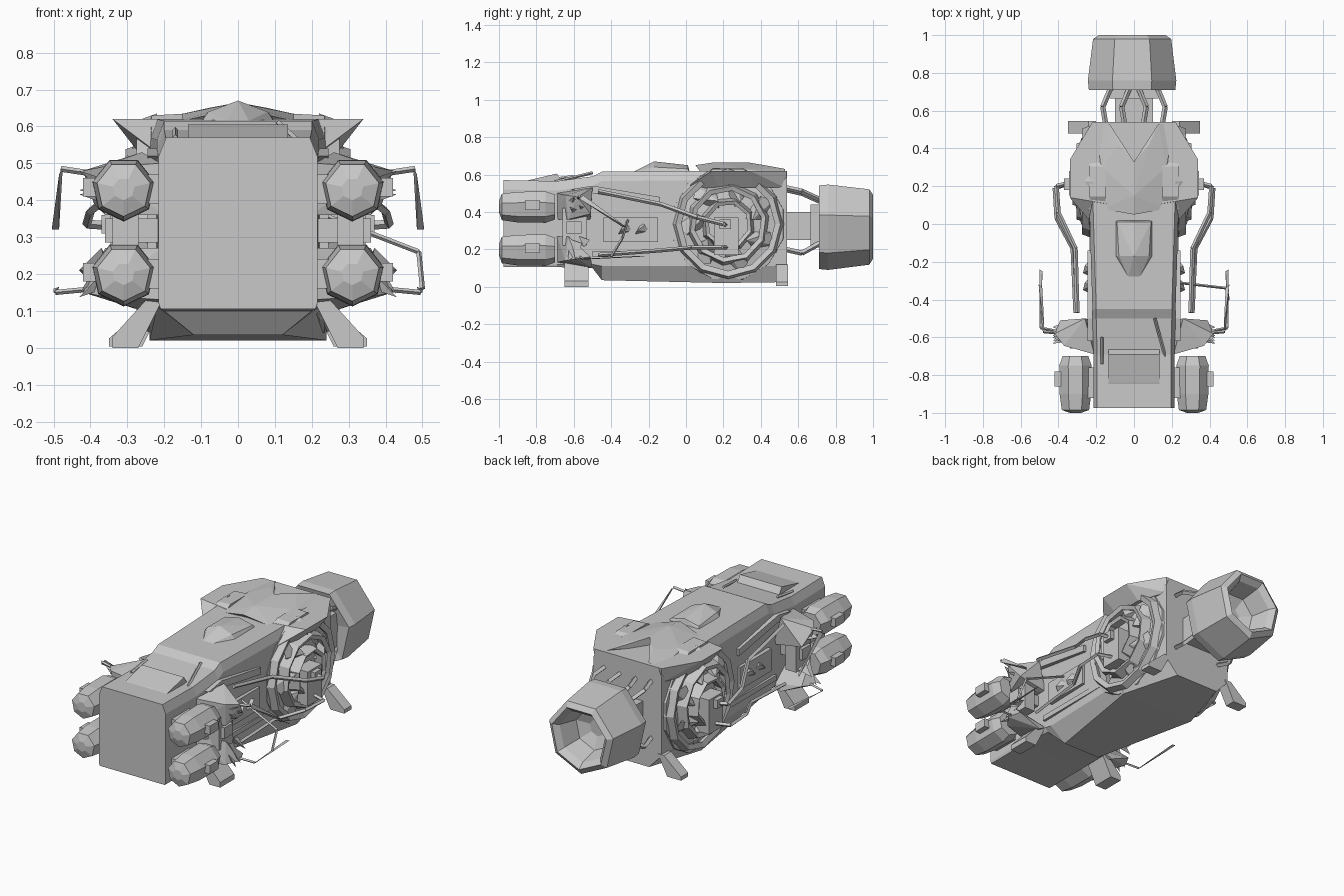
import bpy, bmesh, math, random
from mathutils import Vector, Matrix

random.seed(4)
cube = bpy.data.objects.get("Cube")
if cube:
    bpy.data.objects.remove(cube, do_unlink=True)

gray = bpy.data.materials.new("hull_gray")
gray.use_nodes = True
gray.diffuse_color = (0.58, 0.58, 0.58, 1)
gray.node_tree.nodes["Principled BSDF"].inputs["Base Color"].default_value = (0.58, 0.58, 0.58, 1)


def finish(name, bm, mirror=False):
    bmesh.ops.recalc_face_normals(bm, faces=bm.faces)
    mesh = bpy.data.meshes.new(name)
    bm.to_mesh(mesh)
    bm.free()
    mesh.materials.append(gray)
    obj = bpy.data.objects.new(name, mesh)
    bpy.context.collection.objects.link(obj)
    if mirror:
        obj.modifiers.new("Mirror", 'MIRROR').use_mirror_merge = False


def hull(name, points, mirror=False):
    bm = bmesh.new()
    for p in points:
        bm.verts.new(p)
    out = bmesh.ops.convex_hull(bm, input=bm.verts)
    loose = [v for v in out["geom_interior"] if isinstance(v, bmesh.types.BMVert)]
    bmesh.ops.delete(bm, geom=loose, context='VERTS')
    finish(name, bm, mirror)


def box(name, x, y, z, mirror=False):
    hull(name, [(a, b, c) for a in x for b in y for c in z], mirror)


def both(points):
    return [(s * x, y, z) for s in (-1, 1) for x, y, z in points]


def loft(bm, rings, closed=False):
    rows = [[bm.verts.new(p) for p in r] for r in rings]
    n = len(rows[0])
    pairs = list(zip(rows, rows[1:])) + ([(rows[-1], rows[0])] if closed else [])
    for a, b in pairs:
        for i in range(n):
            j = (i + 1) % n
            bm.faces.new((a[i], a[j], b[j], b[i]))
    if not closed:
        bm.faces.new(rows[0])
        bm.faces.new(rows[-1])


def lathe(name, profile, sides, centre, axis, mirror=False, closed=False, turn=0.5):
    """Profile is (radius, position along axis)."""
    rings = []
    for r, t in profile:
        ring = []
        for i in range(sides):
            a = (i + turn) * math.tau / sides
            u, v = r * math.cos(a), r * math.sin(a)
            ring.append(Vector((t, u, v) if axis == 'X' else (u, t, v)) + Vector(centre))
        rings.append(ring)
    bm = bmesh.new()
    loft(bm, rings, closed)
    finish(name, bm, mirror)


def rod(name, path, radius, mirror=False):
    """Chain of square bars through the path."""
    bm = bmesh.new()
    for a, b in zip(path, path[1:]):
        a, b = Vector(a), Vector(b)
        d = b - a
        rot = d.to_track_quat('Z', 'Y').to_matrix().to_4x4()
        bmesh.ops.create_cone(bm, cap_ends=True, segments=4, radius1=radius, radius2=radius,
                              depth=d.length, matrix=Matrix.Translation((a + b) / 2) @ rot)
    finish(name, bm, mirror)


# Main hull: y, half width, bottom half width, bottom, lower edge, top
sections = [(-0.975, 0.215, 0.21, 0.105, 0.12, 0.57), (-0.69, 0.215, 0.21, 0.105, 0.12, 0.565),
            (-0.5, 0.22, 0.2, 0.10, 0.12, 0.59), (-0.45, 0.22, 0.12, 0.035, 0.11, 0.615),
            (0.2, 0.24, 0.24, 0.02, 0.11, 0.62), (0.54, 0.22, 0.14, 0.025, 0.11, 0.62)]
rings = []
for y, w, wb, zb, zc, zt in sections:
    half = [(wb, zb), (w, zc), (w, zt - 0.05), (w - 0.02, zt)]
    rings.append([(x, y, z) for x, z in half] + [(-x, y, z) for x, z in reversed(half)])
bm = bmesh.new()
loft(bm, rings)
finish("main_hull", bm)

# Nose plate, roof hatch and roof ridge
hull("nose_plate", both([(0.135, -0.87, 0.56), (0.135, -0.84, 0.57), (0.135, -0.69, 0.605), (0.135, -0.66, 0.56)]))
hull("roof_hatch", both([(0.1, -0.17, 0.61), (0.08, -0.17, 0.64), (0.09, 0.01, 0.63), (0.1, 0.02, 0.61),
                         (0.03, -0.28, 0.615), (0.0, -0.17, 0.67), (0.0, 0.01, 0.65)]))
for side in (-1, 1):
    hull(f"roof_ridge_{'right' if side < 0 else 'left'}",
         [(side * x, y, z) for x, y, z in ((0, 0.05, 0.65), (0, 0.15, 0.665), (0, 0.33, 0.665), (0, 0.1, 0.61),
                                           (0.17, 0.08, 0.61), (0.08, 0.42, 0.65), (0.17, 0.3, 0.63),
                                           (0.21, 0.53, 0.6), (0.13, 0.53, 0.63), (0, 0.33, 0.61))])

# Flared shoulders over the side drums
hull("shoulder_cowl", [(0.04, 0.09, 0.62), (0.34, 0.14, 0.62), (0.34, 0.34, 0.62), (0.22, 0.54, 0.62),
                       (0.04, 0.54, 0.62), (0.27, 0.17, 0.53), (0.27, 0.36, 0.53), (0.22, 0.0, 0.53),
                       (0.21, 0.53, 0.53)], True)
rod("roof_rail", [(0.165, -0.7, 0.56), (0.11, -0.5, 0.61)], 0.008)
rod("roof_probe", [(-0.17, -0.74, 0.57), (-0.17, -0.6, 0.59)], 0.008)

# Side drums: dished wheel with nested rings and blades
drum = Vector((0, 0.225, 0.335))
lathe("drum_base", [(0.31, 0.15), (0.305, 0.235), (0.22, 0.25), (0.12, 0.265)], 12, drum, 'X', True)
for k, (ro, ri, x0, x1) in enumerate([(0.30, 0.25, 0.22, 0.275), (0.225, 0.18, 0.24, 0.305),
                                      (0.15, 0.11, 0.25, 0.325)]):
    lathe(f"drum_ring_{k + 1}", [(ro, x0), (ro - 0.02, x1), (ri, x1 - 0.01), (ri + 0.01, x0)],
          12 - 2 * k, drum, 'X', True, True, 0.3 * k)
box("drum_hub", (0.25, 0.345), (0.15, 0.28), (0.17, 0.37), True)
box("hub_cap", (0.34, 0.37), (0.18, 0.24), (0.31, 0.36), True)
for k in range(7):
    turn = Matrix.Rotation(k * math.tau / 7 + 0.4, 3, 'X')
    hull(f"drum_vane_{k + 1}", [drum + turn @ Vector(p) for p in
                                ((0.24, 0.08, 0), (0.25, 0.27, 0.02), (0.28, 0.22, 0.07),
                                 (0.31, 0.13, -0.03), (0.25, 0.18, -0.05))], True)

# Splayed feet, rear and front
hull("rear_foot", [(x, y, z) for x, z in ((0.2, 0.12), (0.24, 0.12), (0.35, 0.025), (0.35, 0.003), (0.26, 0.003))
                   for y in (0.48, 0.545)], True)
hull("front_foot", [(x, y, z) for x, z in ((0.2, 0.14), (0.24, 0.14), (0.34, 0.03), (0.34, 0.0), (0.27, 0.0))
                    for y in (-0.65, -0.52)], True)

# Four forward pods with mounts and jagged gear behind them
for name, z, s in (("upper", 0.43, 1), ("lower", 0.2, -1)):
    lathe(name + "_pod", [(0.03, -1.0), (0.074, -0.985), (0.086, -0.9), (0.088, -0.75), (0.07, -0.70)],
          7, (0.31, 0, z), 'Y', True, False, 0.25)
    box(name + "_pod_cap", (0.37, 0.42), (-0.86, -0.78), (z - 0.02, z + 0.03), True)
    box(name + "_pod_mount", (0.2, 0.28), (-0.92, -0.76), (z - 0.04, z + 0.04), True)
    hull(name + "_thruster", [(0.2, -0.69, z - 0.07), (0.21, -0.69, z + 0.07), (0.37, -0.645, z + 0.06 * s),
                              (0.42, -0.58, z + 0.05 * s), (0.39, -0.51, z - 0.04), (0.26, -0.5, z + 0.1 * s),
                              (0.21, -0.51, z - 0.07), (0.36, -0.63, z - 0.07 * s)], True)
    for k in range(3):
        base = Vector((0.36, random.uniform(-0.62, -0.54), z + random.uniform(-0.05, 0.05)))
        tip = Vector((0.43, base.y + random.uniform(-0.04, 0.02), z + s * random.uniform(-0.03, 0.07)))
        hull(f"{name}_spike_{k + 1}", [base, base + Vector((0, 0.04, 0.02)),
                                       base + Vector((0.01, -0.02, 0.04)), tip], True)
box("pod_strut", (0.27, 0.34), (-0.66, -0.53), (0.22, 0.42), True)
box("strut_plate", (0.2, 0.36), (-0.64, -0.56), (0.285, 0.35), True)

# Side panels and clutter between pods and drum
box("side_panel", (0.21, 0.245), (-0.44, -0.15), (0.24, 0.37), True)
hull("upper_side_blade", [(x, y, z) for x in (0.21, 0.245)
                          for y, z in ((-0.62, 0.52), (-0.5, 0.54), (-0.14, 0.48), (-0.14, 0.44))], True)
box("lower_side_pipe", (0.2, 0.235), (-0.5, 0.0), (0.16, 0.19), True)
for k, y in enumerate((-0.33, -0.24)):
    hull(f"side_fin_{k + 1}", [(0.23, y - 0.04, 0.27), (0.23, y + 0.05, 0.29), (0.27, y - 0.02, 0.3),
                               (0.26, y + 0.02, 0.33), (0.23, y, 0.34)], True)

# Long arms reaching forward from the drums
rod("upper_arm", [(0.33, 0.22, 0.33), (0.41, 0.2, 0.335), (0.4, 0.06, 0.37), (0.31, -0.13, 0.44),
                  (0.30, -0.47, 0.51)], 0.012, True)
rod("lower_arm", [(0.33, 0.22, 0.21), (0.42, 0.19, 0.21), (0.41, 0.03, 0.21), (0.325, -0.13, 0.195),
                  (0.31, -0.47, 0.17)], 0.011, True)

# Thin outboard feelers
hull("feeler_blade", [(0.475, -0.55, 0.49), (0.485, -0.57, 0.47), (0.505, -0.32, 0.32),
                      (0.485, -0.34, 0.32)], True)
rod("feeler_root", [(0.38, -0.58, 0.47), (0.48, -0.57, 0.485)], 0.008, True)
hull("lower_feeler", [(0.5, -0.24, 0.16), (0.485, -0.25, 0.165), (0.5, -0.55, 0.15), (0.49, -0.56, 0.145)], True)
rod("lower_feeler_root", [(0.39, -0.57, 0.16), (0.495, -0.55, 0.15)], 0.007, True)
rod("cross_feeler", [(0.23, -0.31, 0.36), (0.49, -0.34, 0.26), (0.5, -0.4, 0.16)], 0.007)

# Neck and struts joining the tail bell
box("neck", (-0.1, 0.1), (0.5, 0.75), (0.25, 0.4))
box("neck_collar", (-0.13, 0.13), (0.665, 0.73), (0.21, 0.44))
for k, (x, z0, z1) in enumerate([(0.15, 0.53, 0.46), (0.15, 0.2, 0.24), (0.05, 0.52, 0.45)]):
    rod(f"tail_strut_{k + 1}", [(x, 0.53, z0), (x + 0.015, 0.62, z0 - 0.02), (x - 0.03, 0.73, z1)], 0.014, True)

# Tail bell, hollow at the rear
lathe("tail_bell", [(0.15, 0.73), (0.235, 0.71), (0.24, 0.76), (0.212, 0.98), (0.18, 1.0), (0.15, 0.97),
                    (0.12, 0.86), (0.05, 0.83)], 7, (-0.01, 0, 0.33), 'Y', turn=0.25)
